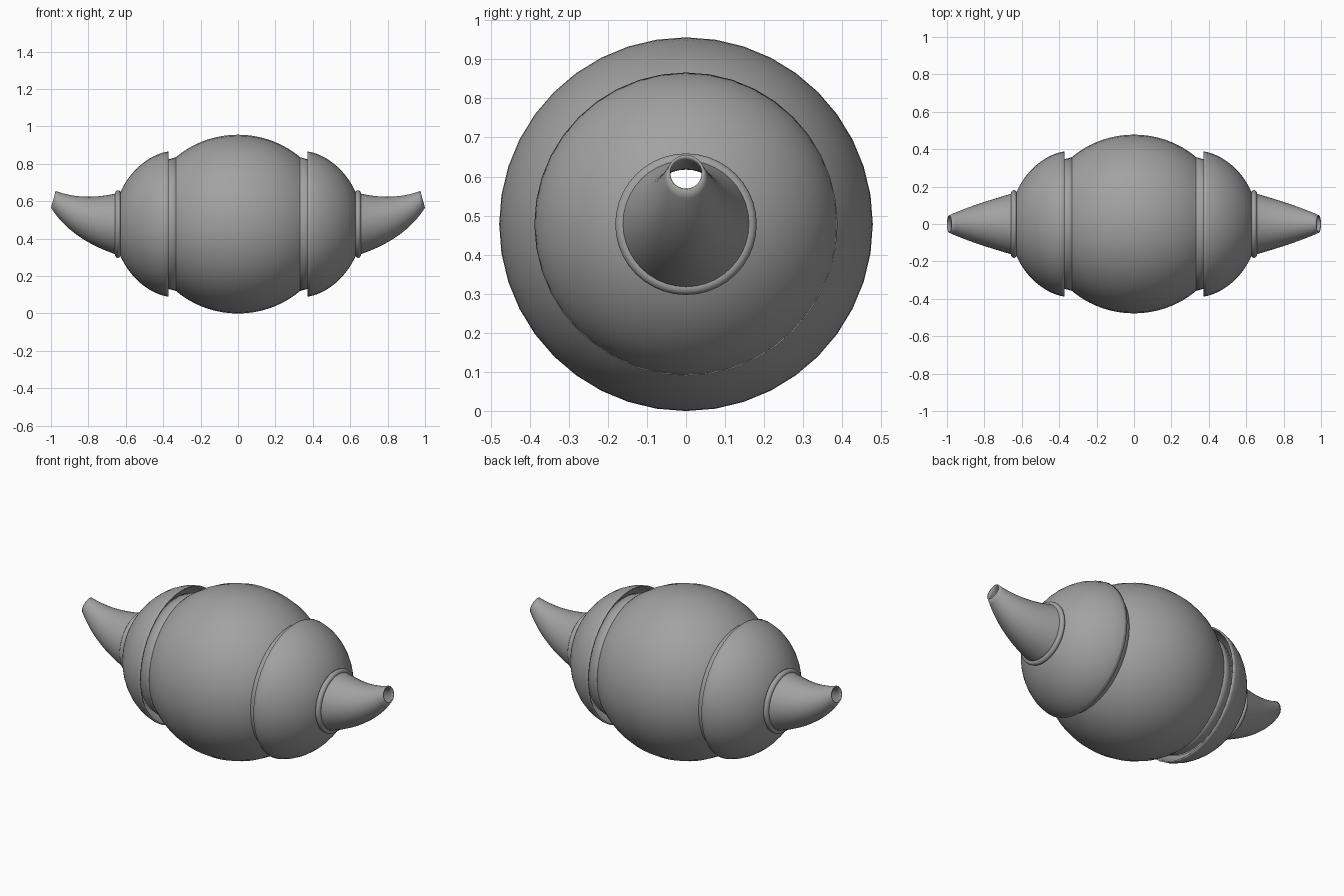
import bpy, bmesh, math
from mathutils import Vector
from mathutils.geometry import interpolate_bezier

if "Cube" in bpy.data.objects:
    bpy.data.objects.remove(bpy.data.objects["Cube"], do_unlink=True)

MID = 0.478       # height of the long axis
SEGMENTS = 40

gray = bpy.data.materials.new("plain gray")
gray.use_nodes = True
gray.diffuse_color = (0.36, 0.36, 0.36, 1)
gray.node_tree.nodes["Principled BSDF"].inputs["Base Color"].default_value = gray.diffuse_color


def skin(name, rings, wall=0, closed=False, flip=False):
    """Bridge rings of points into a tube, optionally with a wall."""
    bm = bmesh.new()
    loops = [[bm.verts.new(p) for p in ring] for ring in rings]
    pairs = list(zip(loops, loops[1:]))
    if closed:
        pairs.append((loops[-1], loops[0]))
    for a, b in pairs:
        for i in range(len(a)):
            j = (i + 1) % len(a)
            bm.faces.new((a[i], a[j], b[j], b[i]))
    if flip:
        bmesh.ops.reverse_faces(bm, faces=bm.faces[:])
    mesh = bpy.data.meshes.new(name)
    bm.to_mesh(mesh)
    bm.free()
    mesh.materials.append(gray)
    obj = bpy.data.objects.new(name, mesh)
    bpy.context.collection.objects.link(obj)
    bpy.ops.object.select_all(action='DESELECT')
    obj.select_set(True)
    bpy.context.view_layer.objects.active = obj
    bpy.ops.object.shade_smooth_by_angle(angle=math.radians(35))
    if wall:
        mod = obj.modifiers.new("wall", 'SOLIDIFY')
        mod.thickness = wall
        mod.offset = -1
    return obj


def circle(x, r):
    """Ring around the long axis."""
    angles = [math.tau * i / SEGMENTS for i in range(SEGMENTS)]
    return [Vector((x, r * math.cos(a), MID + r * math.sin(a))) for a in angles]


def lathe(name, profile, side=1, **options):
    return skin(name, [circle(side * x, r) for x, r in profile], flip=side < 0, **options)


# Hollow round body, open at both ends
half = 0.333
steps = [half * math.sin(math.pi / 2 * i / 12) for i in range(-12, 13)]
lathe("body", [(x, MID * math.sqrt(1 - (x / 0.5) ** 2)) for x in steps], wall=0.01)

for side, label in ((1, "left"), (-1, "right")):
    # Neck leading from the body into the cap
    lathe(label + "_neck", [(0.33, 0.358), (0.37, 0.347), (0.41, 0.335)], side, wall=0.008)

    # Domed cap with an open rim
    dome = interpolate_bezier(Vector((0.372, 0.388)), Vector((0.47, 0.375)),
                              Vector((0.585, 0.285)), Vector((0.635, 0.155)), 16)
    lathe(label + "_cap", [tuple(p) for p in dome], side, wall=0.008)

    # Rolled collar at the foot of the spout
    turns = [math.tau * i / 12 for i in range(12)]
    lathe(label + "_collar", [(0.642 - 0.016 * math.cos(t), 0.163 + 0.018 * math.sin(t))
                              for t in turns], side, closed=True)

    # Upturned tapering spout, open at the tip
    upper = interpolate_bezier(Vector((0.64, 0.645)), Vector((0.74, 0.62)),
                               Vector((0.86, 0.612)), Vector((0.975, 0.655)), 18)
    lower = interpolate_bezier(Vector((0.64, 0.312)), Vector((0.79, 0.36)),
                               Vector((0.92, 0.44)), Vector((1.0, 0.565)), 18)
    rings = []
    for top, bottom in zip(upper, lower):
        middle, reach = (top + bottom) / 2, (top - bottom) / 2
        ring = []
        for i in range(SEGMENTS):
            a = math.tau * i / SEGMENTS
            p = middle + reach * math.sin(a)
            ring.append(Vector((side * p.x, reach.length * math.cos(a), p.y)))
        rings.append(ring)
    skin(label + "_spout", rings, wall=0.007, flip=side < 0)
